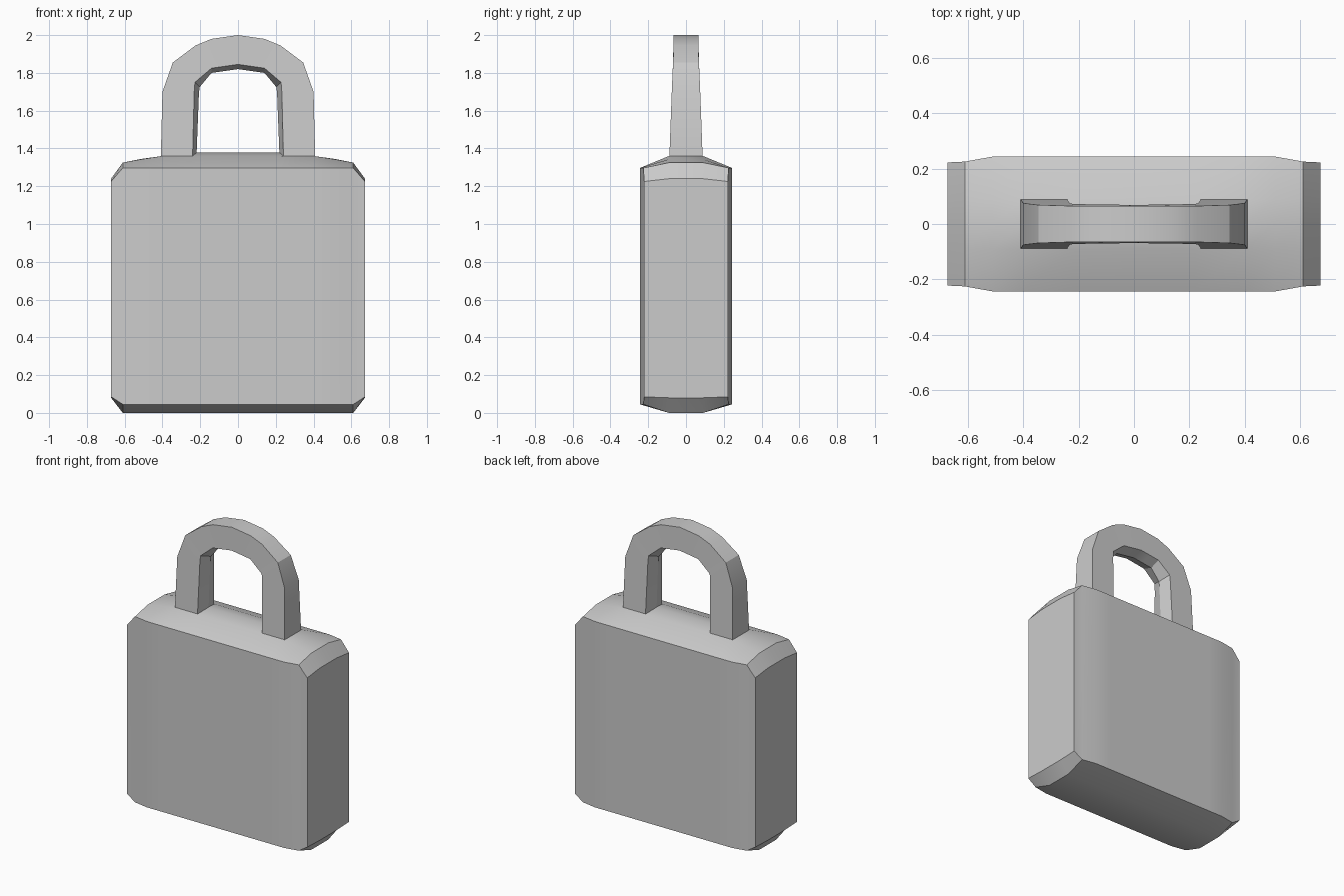
import bpy, bmesh, math

if "Cube" in bpy.data.objects:
    bpy.data.objects.remove(bpy.data.objects["Cube"])


def loft(name, rings):
    """Skin a list of closed rings and cap both ends."""
    bm = bmesh.new()
    vs = [[bm.verts.new(p) for p in r] for r in rings]
    n = len(vs[0])
    for a, b in zip(vs, vs[1:]):
        for i in range(n):
            j = (i + 1) % n
            bm.faces.new((a[i], a[j], b[j], b[i]))
    bm.faces.new(vs[0])
    bm.faces.new(vs[-1][::-1])
    bmesh.ops.recalc_face_normals(bm, faces=bm.faces)
    me = bpy.data.meshes.new(name)
    bm.to_mesh(me)
    bm.free()
    ob = bpy.data.objects.new(name, me)
    bpy.context.collection.objects.link(ob)
    bpy.ops.object.select_all(action='DESELECT')
    ob.select_set(True)
    bpy.context.view_layer.objects.active = ob
    bpy.ops.object.shade_smooth_by_angle(angle=math.radians(30))
    return ob


def mirrored(rings):
    """Append the x-mirrored rings in reverse order."""
    return rings + [[(-x, y, z) for x, y, z in r] for r in reversed(rings)]


# Lock body: cross-sections from the right end towards the middle
def body_ring(x, h, low, low_edge, high_edge, high, ridge):
    half = [(h, low_edge), (h, high_edge), (0.09, high)]
    pts = [(0.09, low)] + half + [(0, ridge)]
    pts += [(-y, z) for y, z in reversed(half)] + [(-0.09, low)]
    return [(x, y, z) for y, z in pts]


body = [
    body_ring(0.672, 0.222, 0.08, 0.085, 1.225, 1.24, 1.24),
    body_ring(0.61, 0.225, 0.0, 0.045, 1.297, 1.325, 1.325),
    body_ring(0.51, 0.243, 0.0, 0.045, 1.297, 1.343, 1.345),
    body_ring(0.40, 0.243, 0.0, 0.045, 1.297, 1.36, 1.36),
    body_ring(0.22, 0.243, 0.0, 0.045, 1.297, 1.36, 1.378),
]
loft("lock_body", mirrored(body))

# Shackle: outer edge, inner edge and inner ridge (x, z), right foot to crown
outer = [(0.41, 1.30), (0.40, 1.70), (0.345, 1.855), (0.225, 1.945), (0.14, 1.98), (0, 2.0)]
inner = [(0.242, 1.30), (0.232, 1.70), (0.228, 1.75), (0.14, 1.825), (0.07, 1.835), (0, 1.845)]
ridge = [(0.222, 1.30), (0.207, 1.69), (0.203, 1.725), (0.14, 1.80), (0.07, 1.81), (0, 1.82)]


def depth(z):
    return 0.09 - 0.025 * max(0, min(1, (z - 1.36) / 0.58))


shackle = []
for (ox, oz), (ix, iz), (rx, rz) in zip(outer, inner, ridge):
    do, di = depth(oz), depth(iz)
    shackle.append([(ox, -do, oz), (ox, do, oz), (ix, di, iz), (rx, 0, rz), (ix, -di, iz)])
left = [[(-x, y, z) for x, y, z in r] for r in reversed(shackle[:-1])]
loft("shackle", shackle + left)
